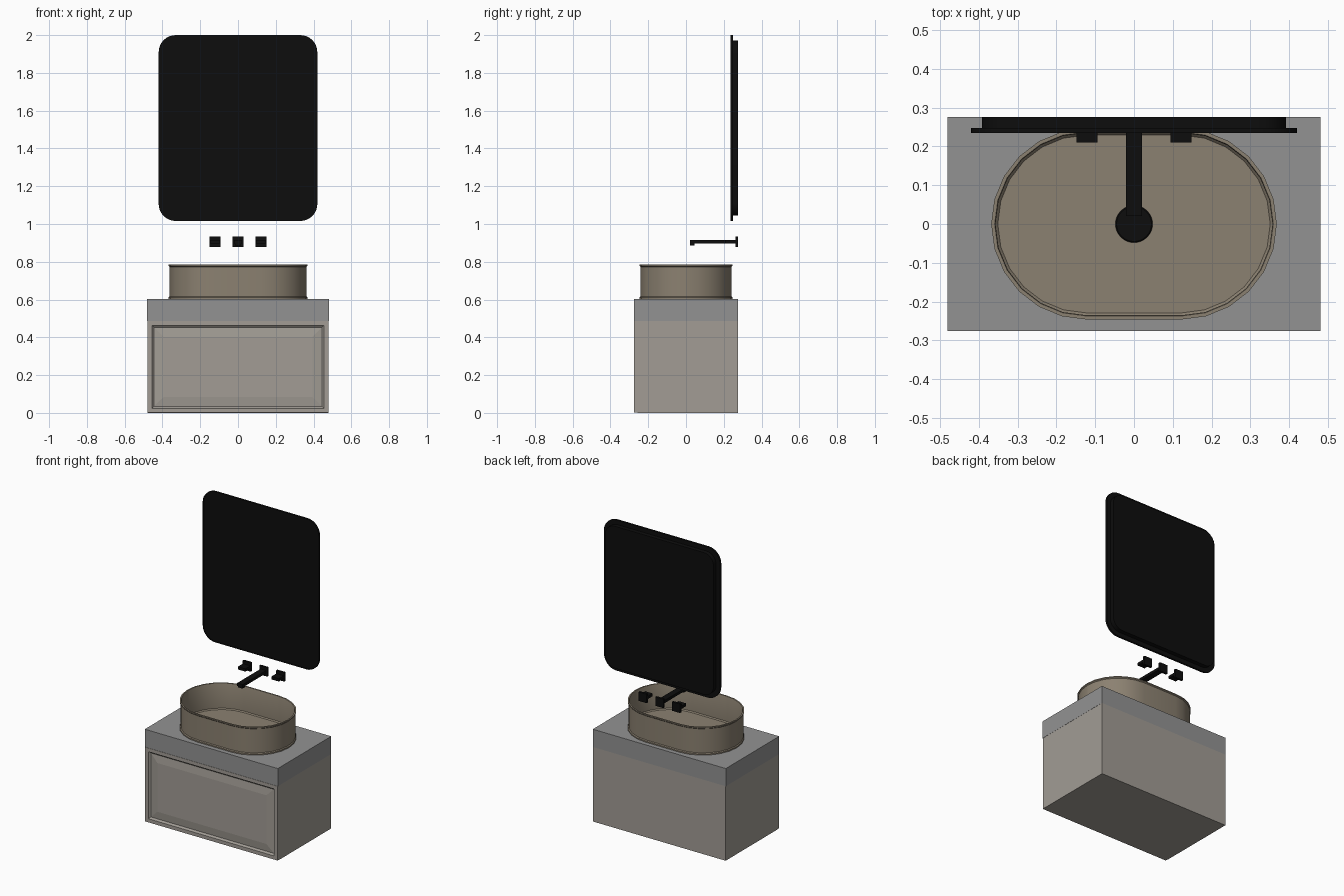
import bpy, math

if "Cube" in bpy.data.objects:
    bpy.data.objects.remove(bpy.data.objects["Cube"])

def material(name, r, g, b):
    m = bpy.data.materials.new(name)
    m.diffuse_color = (r, g, b, 1)
    m.use_nodes = True
    m.node_tree.nodes["Principled BSDF"].inputs["Base Color"].default_value = m.diffuse_color
    return m

BLACK = material("matte_black", 0.004, 0.004, 0.004)
TAUPE = material("taupe_ceramic", 0.26, 0.22, 0.165)
CABINET = material("warm_grey_paint", 0.36, 0.335, 0.30)
STONE = material("grey_stone", 0.29, 0.29, 0.29)

def outline(hu, hv, r=0.0, seg=8):
    """Counter-clockwise rounded rectangle; sharp when r is 0."""
    pts = []
    for k, (su, sv) in enumerate([(1, 1), (-1, 1), (-1, -1), (1, -1)]):
        n = seg if r else 0
        for i in range(n + 1):
            a = math.pi / 2 * (k + (i / n if n else 0))
            pts.append((su * (hu - r) + r * math.cos(a), sv * (hv - r) + r * math.sin(a)))
    return pts

def loft(name, rings, mat, place, smooth=True):
    """Skin matching (outline, level) rings and cap both ends."""
    n = len(rings[0][0])
    verts = [place(u, v, w) for pts, w in rings for u, v in pts]
    faces = [(j * n + i, j * n + (i + 1) % n, (j + 1) * n + (i + 1) % n, (j + 1) * n + i)
             for j in range(len(rings) - 1) for i in range(n)]
    faces.append(tuple(range(n - 1, -1, -1)))
    faces.append(tuple(range((len(rings) - 1) * n, len(rings) * n)))
    me = bpy.data.meshes.new(name)
    me.from_pydata(verts, [], faces)
    me.materials.append(mat)
    ob = bpy.data.objects.new(name, me)
    bpy.context.collection.objects.link(ob)
    if smooth:
        bpy.ops.object.select_all(action='DESELECT')
        ob.select_set(True)
        bpy.context.view_layer.objects.active = ob
        bpy.ops.object.shade_smooth_by_angle(angle=math.radians(30))
    return ob

def upright(z0):
    """Rings facing the front: u is x, v is z about z0, level is -y."""
    return lambda u, v, w: (u, -w, z0 + v)

def box(name, x, y, z, mat):
    hu, hv = (x[1] - x[0]) / 2, (y[1] - y[0]) / 2
    cx, cy = (x[0] + x[1]) / 2, (y[0] + y[1]) / 2
    p = outline(hu, hv)
    return loft(name, [(p, z[0]), (p, z[1])], mat, lambda u, v, w: (cx + u, cy + v, w), False)

# Cabinet body and stone top
box("cabinet_body", (-0.48, 0.48), (-0.257, 0.276), (0, 0.487), CABINET)
box("countertop", (-0.481, 0.481), (-0.276, 0.276), (0.487, 0.603), STONE)

# Drawer front: frame, moulded step and bevelled panel
door = [(0.0, 0.257), (0.0, 0.276), (0.024, 0.276), (0.027, 0.270), (0.034, 0.264),
        (0.085, 0.270)]
loft("drawer_front", [(outline(0.479 - d, 0.2425 - d * 0.98), w) for d, w in door],
     CABINET, upright(0.2435), False)

# Vessel basin: outer wall with lips, rim, inner wall and floor
basin = [(0.246, 0.603), (0.246, 0.611), (0.241, 0.616), (0.241, 0.773), (0.246, 0.778),
         (0.246, 0.785), (0.237, 0.785), (0.235, 0.780), (0.235, 0.622), (0.229, 0.615)]
loft("basin", [(outline(0.122 + r, r + 0.0001, r, 6), z) for r, z in basin],
     TAUPE, lambda u, v, w: (u, v, w))

# Drain cover
loft("drain", [(outline(r, r, r, 8), z) for r, z in
               [(0.048, 0.614), (0.048, 0.619), (0.045, 0.622)]],
     BLACK, lambda u, v, w: (u, v, w))

# Mirror: backing box, then thin front frame with a slightly sunk glass
back = outline(0.392, 0.464, 0.07)
loft("mirror_backing", [(back, -0.276), (back, -0.247)], BLACK, upright(1.508))
frame = [(0.0, -0.248), (0.0, -0.235), (0.006, -0.235), (0.006, -0.238)]
loft("mirror_frame", [(outline(0.42 - d, 0.492 - d, 0.09 - d), w) for d, w in frame],
     BLACK, upright(1.508))

# Wall taps: three plates, two levers and a spout with its outlet
for label, x in (("left", -0.121), ("spout", 0.0), ("right", 0.121)):
    box(label + "_wall_plate", (x - 0.029, x + 0.029), (0.262, 0.276), (0.877, 0.935), BLACK)
    if x:
        box(label + "_lever", (x - 0.027, x + 0.027), (0.21, 0.263), (0.897, 0.915), BLACK)
box("spout", (-0.02, 0.02), (0.02, 0.263), (0.897, 0.915), BLACK)
box("spout_outlet", (-0.017, 0.017), (0.022, 0.046), (0.887, 0.898), BLACK)
